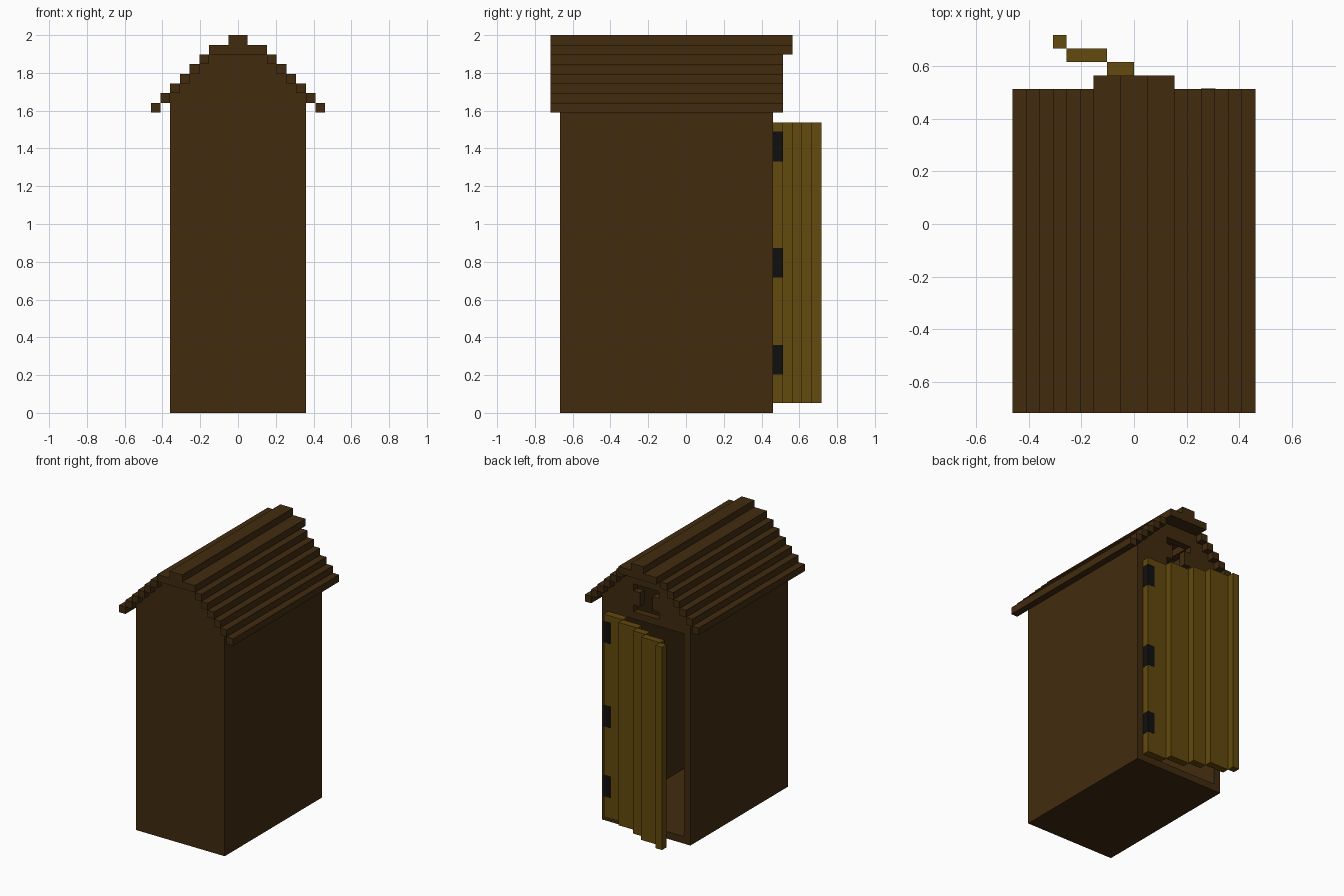
import bpy, bmesh

if "Cube" in bpy.data.objects:
    bpy.data.objects.remove(bpy.data.objects["Cube"], do_unlink=True)

U = 2 / 39  # one block


def material(name, rgb):
    m = bpy.data.materials.new(name)
    m.use_nodes = True
    m.diffuse_color = (*rgb, 1)
    bsdf = next(n for n in m.node_tree.nodes if n.type == 'BSDF_PRINCIPLED')
    bsdf.inputs["Base Color"].default_value = (*rgb, 1)
    bsdf.inputs["Roughness"].default_value = 0.9
    return m


BROWN = material("dark brown wood", (0.053, 0.024, 0.0048))
OCHRE = material("ochre wood", (0.125, 0.067, 0.004))
BLACK = material("black iron", (0.005, 0.005, 0.005))


def prism(name, outline, y0, y1, mat):
    """Extrude an (x, z) outline, in blocks, from y0 to y1."""
    bm = bmesh.new()
    face = bm.faces.new([bm.verts.new((x * U, y0 * U, z * U)) for x, z in outline])
    ext = bmesh.ops.extrude_face_region(bm, geom=[face])
    verts = [g for g in ext["geom"] if isinstance(g, bmesh.types.BMVert)]
    bmesh.ops.translate(bm, verts=verts, vec=(0, (y1 - y0) * U, 0))
    bmesh.ops.recalc_face_normals(bm, faces=bm.faces)
    mesh = bpy.data.meshes.new(name)
    bm.to_mesh(mesh)
    bm.free()
    mesh.materials.append(mat)
    obj = bpy.data.objects.new(name, mesh)
    bpy.context.collection.objects.link(obj)
    return obj


def box(name, x, y, z, mat, grow=0.0):
    (x0, x1), (z0, z1) = (x[0] - grow, x[1] + grow), (z[0] - grow, z[1] + grow)
    return prism(name, [(x0, z0), (x1, z0), (x1, z1), (x0, z1)],
                 y[0] - grow, y[1] + grow, mat)


def mirrored(half):
    """Close a right-hand half outline with its mirror image."""
    return half + [(-x, z) for x, z in reversed(half)]


def cut(target, cutter):
    cutter.hide_render = True
    mod = target.modifiers.new("cut", 'BOOLEAN')
    mod.operation, mod.solver, mod.object = 'DIFFERENCE', 'EXACT', cutter
    bpy.context.view_layer.objects.active = target
    bpy.ops.object.modifier_apply(modifier=mod.name)
    bpy.data.objects.remove(cutter, do_unlink=True)


# Walls with stepped gables, hollowed out and open under the roof
gable = [(7, 0), (7, 33), (6, 33), (6, 34), (5, 34), (5, 35), (4, 35), (4, 36), (3, 36), (3, 37)]
walls = prism("walls", mirrored(gable), -13, 9, BROWN)
cut(walls, box("room_cutter", (-6, 6), (-12, 8), (1, 42), BROWN))

# Doorway and vent hole in the back wall
cut(walls, box("doorway_cutter", (-6, 6), (7, 11), (1, 30), BROWN))
vent = [(2, 31), (2, 32), (1, 32), (1, 34), (2, 34), (2, 35)]
cut(walls, prism("vent_cutter", mirrored(vent), 7, 11, BROWN))

# Roof: ridge, cap and stepped planks down each side
box("roof_ridge", (-1, 1), (-14, 11), (38, 39), BROWN)
box("roof_cap", (-3, 3), (-14, 11), (37, 38), BROWN)
for i in range(6):
    z = (36 - i, 37 - i)
    box(f"roof_plank_left_{i + 1}", (3 + i, 4 + i), (-14, 10), z, BROWN)
    box(f"roof_plank_right_{i + 1}", (-4 - i, -3 - i), (-14, 10), z, BROWN)

# Door standing ajar, stepping outward away from its hinges
edges = [6, 3, 0, -2, -5, -6]
for i in range(5):
    box(f"door_board_{i + 1}", (edges[i + 1], edges[i]), (9 + i, 10 + i), (1, 30), OCHRE)

# Hinges
for i, z in enumerate((4, 14, 26)):
    box(f"hinge_{i + 1}", (5, 6), (9, 10), (z, z + 3), BLACK, grow=0.03)
